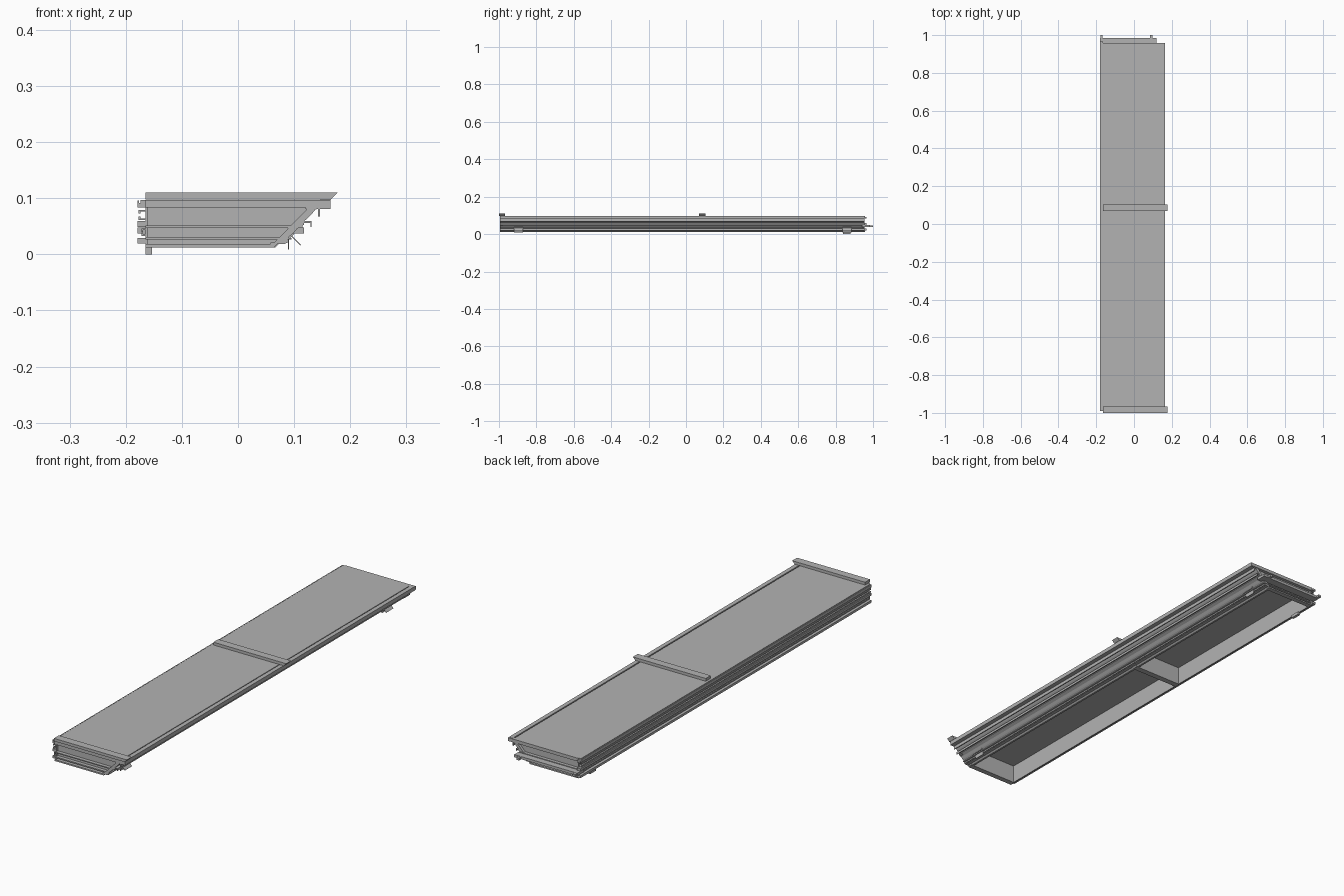
import bpy, bmesh
from math import radians
from mathutils import Matrix, Vector

old = bpy.data.objects.get("Cube")
if old:
    bpy.data.objects.remove(old)

grey = bpy.data.materials.new("plain_grey")
grey.use_nodes = True
colour = (0.45, 0.45, 0.45, 1)
grey.diffuse_color = colour
grey.node_tree.nodes["Principled BSDF"].inputs["Base Color"].default_value = colour


def finish(name, bm):
    bmesh.ops.recalc_face_normals(bm, faces=bm.faces)
    mesh = bpy.data.meshes.new(name)
    bm.to_mesh(mesh)
    bm.free()
    mesh.materials.append(grey)
    ob = bpy.data.objects.new(name, mesh)
    bpy.context.collection.objects.link(ob)


def extrude(name, profile, y0, y1):
    """Sweep an x-z outline along y."""
    bm = bmesh.new()
    ends = [[bm.verts.new((x, y, z)) for x, z in profile] for y in (y0, y1)]
    for ring in ends:
        bm.faces.new(ring)
    for i in range(len(profile)):
        a, b = ends
        bm.faces.new((a[i - 1], a[i], b[i], b[i - 1]))
    finish(name, bm)


def box(name, x, y, z, tilt=0):
    """Box between pairs of limits, optionally tilted about y."""
    bm = bmesh.new()
    size = Vector((x[1] - x[0], y[1] - y[0], z[1] - z[0]))
    mid = Vector((sum(x) / 2, sum(y) / 2, sum(z) / 2))
    bmesh.ops.create_cube(bm, size=1, matrix=Matrix.Translation(mid)
                          @ Matrix.Rotation(radians(tilt), 4, "Y")
                          @ Matrix.Diagonal(size).to_4x4())
    finish(name, bm)


FRONT, BACK = -0.99, 0.955
LENGTH = (FRONT, BACK)

# Top panel with its groove beside the edge trim
box("top_panel", (-0.174, 0.143), LENGTH, (0.090, 0.097))
box("groove_floor", (0.14, 0.15), LENGTH, (0.086, 0.092))
box("right_edge_trim", (0.147, 0.165), LENGTH, (0.083, 0.098))
box("left_edge_trim", (-0.179, -0.176), LENGTH, (0.083, 0.096))

# Straight side wall with its stacked rails
box("straight_wall", (-0.165, -0.160), LENGTH, (0.012, 0.092))
for i, (low, high) in enumerate([(0.083, 0.091), (0.049, 0.059), (0.019, 0.029)]):
    box(f"straight_rail_{i}", (-0.179, -0.163), (FRONT, 0.965), (low, high))
for i, (low, high, out) in enumerate([(0.061, 0.079, -0.177), (0.033, 0.046, -0.172)]):
    t = 0.003
    extrude(f"straight_channel_{i}",
            [(-0.163, low), (out, low), (out, low + 2 * t), (out + t, low + 2 * t),
             (out + t, low + t), (-0.163, low + t)], *LENGTH)
    extrude(f"straight_channel_top_{i}",
            [(-0.163, high), (out, high), (out, high - 2 * t), (out + t, high - 2 * t),
             (out + t, high - t), (-0.163, high - t)], *LENGTH)

# Sloped side wall, stepped on the outside
outer = [(0.150, 0.088), (0.150, 0.082), (0.138, 0.080), (0.130, 0.070),
         (0.118, 0.059), (0.118, 0.053), (0.106, 0.046), (0.098, 0.037),
         (0.088, 0.029), (0.088, 0.020), (0.070, 0.018), (0.064, 0.012)]
extrude("sloped_wall", outer + [(0.056, 0.012), (0.130, 0.088)], -0.995, BACK)

# Long fins on the slope
box("upper_shelf", (0.120, 0.165), (-0.995, BACK), (0.081, 0.084))
box("upper_fin", (0.143, 0.146), (-0.995, BACK), (0.067, 0.082))
box("middle_shelf", (0.112, 0.131), (-0.995, BACK), (0.056, 0.059))
box("middle_fin", (0.129, 0.131), (-0.995, BACK), (0.049, 0.058))
box("lower_shelf", (0.075, 0.095), (-0.995, BACK), (0.026, 0.029))
box("bottom_lip", (0.058, 0.084), (-0.995, BACK), (0.018, 0.021))

# End walls and middle partition share the same outline
section = [(-0.163, 0.092), (0.138, 0.092), (0.138, 0.084), (0.066, 0.012), (-0.163, 0.012)]
for name, y0, y1 in [("front_wall", -0.98, -0.972), ("middle_partition", 0.073, 0.098),
                     ("back_wall", 0.937, 0.944)]:
    extrude(name, section, y0, y1)

# Ledges across the ends
for name, wall, out in [("front", -0.978, -0.995), ("back", 0.942, 0.958)]:
    y = (min(wall, out), max(wall, out))
    for i, (low, high, right) in enumerate([(0.083, 0.097, 0.165), (0.047, 0.051, 0.115),
                                            (0.026, 0.031, 0.090), (0.012, 0.018, 0.066)]):
        box(f"{name}_ledge_{i}", (-0.165, right), y, (low, high))

# Projecting back rail with end pegs
box("back_rail", (-0.179, 0.118), (0.942, 0.985), (0.037, 0.048))
for side, x in [("right", -0.172), ("left", 0.091)]:
    box(f"{side}_peg", (x - 0.006, x + 0.006), (0.98, 1.0), (0.037, 0.047))

# Raised caps across the top, cut at an angle on one end
cap = [(-0.165, 0.110), (0.178, 0.110), (0.166, 0.098), (-0.165, 0.098)]
for name, y0 in [("front_cap", -1.0), ("middle_cap", 0.07)]:
    extrude(name, cap, y0, y0 + 0.033)

# Latches on the slope
for name, y in [("front_latch", -0.895), ("back_latch", 0.86)]:
    span = (y - 0.024, y + 0.024)
    box(name, (0.086, 0.098), span, (0.030, 0.042), 45)
    box(name + "_plate", (0.086, 0.116), span, (0.026, 0.028), 45)
    box(name + "_tab", (0.089, 0.091), span, (0.009, 0.030))

# Small foot under the straight side
box("foot", (-0.165, -0.153), (0.84, 0.88), (0.0, 0.013))
